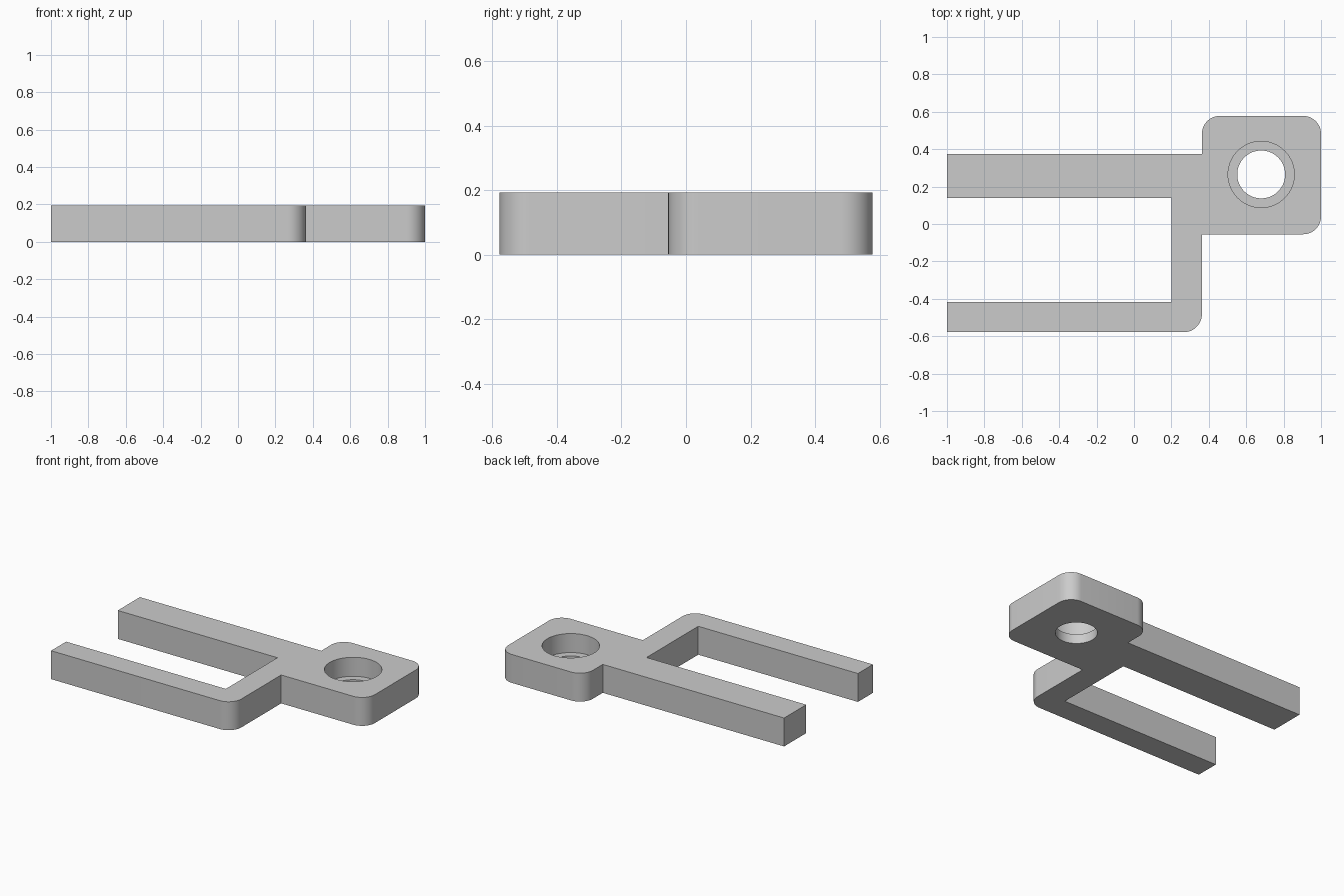
import bpy
import bmesh
import math

if "Cube" in bpy.data.objects:
    bpy.data.objects.remove(bpy.data.objects["Cube"], do_unlink=True)

HEIGHT = 0.193
LEDGE = 0.064
HOLE = (0.68, 0.265)
ROUND = 0.096

grey = bpy.data.materials.new("plain grey")
grey.use_nodes = True
colour = (0.6, 0.6, 0.6, 1)
grey.diffuse_color = colour
grey.node_tree.nodes["Principled BSDF"].inputs["Base Color"].default_value = colour

# Outline of the bracket, counter-clockwise; True marks a rounded corner
outline = [
    (-1, -0.578, False), (0.363, -0.578, True), (0.363, -0.055, False),
    (1, -0.055, True), (1, 0.578, True), (0.363, 0.578, True),
    (0.363, 0.375, False), (-1, 0.375, False), (-1, 0.138, False),
    (0.2, 0.138, False), (0.2, -0.417, False), (-1, -0.417, False),
]

# Forked body: extrude the outline, then round the marked upright edges
bm = bmesh.new()
base = [bm.verts.new((x, y, 0)) for x, y, _ in outline]
face = bm.faces.new(base)
ext = bmesh.ops.extrude_face_region(bm, geom=[face])
top = [g for g in ext["geom"] if isinstance(g, bmesh.types.BMVert)]
bmesh.ops.translate(bm, verts=top, vec=(0, 0, HEIGHT))
rounded = {(round(x, 3), round(y, 3)) for x, y, r in outline if r}
uprights = [
    e for e in bm.edges
    if abs(e.verts[0].co.z - e.verts[1].co.z) > HEIGHT / 2
    and (round(e.verts[0].co.x, 3), round(e.verts[0].co.y, 3)) in rounded
]
bmesh.ops.bevel(bm, geom=uprights, offset=ROUND, offset_type='OFFSET',
                segments=12, profile=0.5, affect='EDGES')
bmesh.ops.recalc_face_normals(bm, faces=bm.faces)
mesh = bpy.data.meshes.new("forked_bracket")
bm.to_mesh(mesh)
bm.free()
mesh.materials.append(grey)
body = bpy.data.objects.new("forked_bracket", mesh)
bpy.context.collection.objects.link(body)
bpy.context.view_layer.objects.active = body
body.select_set(True)


def bore(name, radius, bottom, upper):
    """Cut a round upright hole through the body between two heights."""
    bpy.ops.mesh.primitive_cylinder_add(
        vertices=64, radius=radius, depth=upper - bottom,
        location=(*HOLE, (upper + bottom) / 2))
    cutter = bpy.context.object
    cutter.name = name
    cutter.hide_render = True
    cutter.data.materials.append(grey)
    bpy.ops.object.select_all(action='DESELECT')
    bpy.context.view_layer.objects.active = body
    body.select_set(True)
    mod = body.modifiers.new(name, 'BOOLEAN')
    mod.operation = 'DIFFERENCE'
    mod.solver = 'EXACT'
    mod.object = cutter
    bpy.ops.object.modifier_apply(modifier=mod.name)
    bpy.data.objects.remove(cutter, do_unlink=True)


# Through hole with a wider counterbore from the top
bore("through_hole", 0.128, -0.1, HEIGHT + 0.1)
bore("counterbore", 0.177, LEDGE, HEIGHT + 0.1)

bpy.ops.object.shade_smooth_by_angle(angle=math.radians(30))
